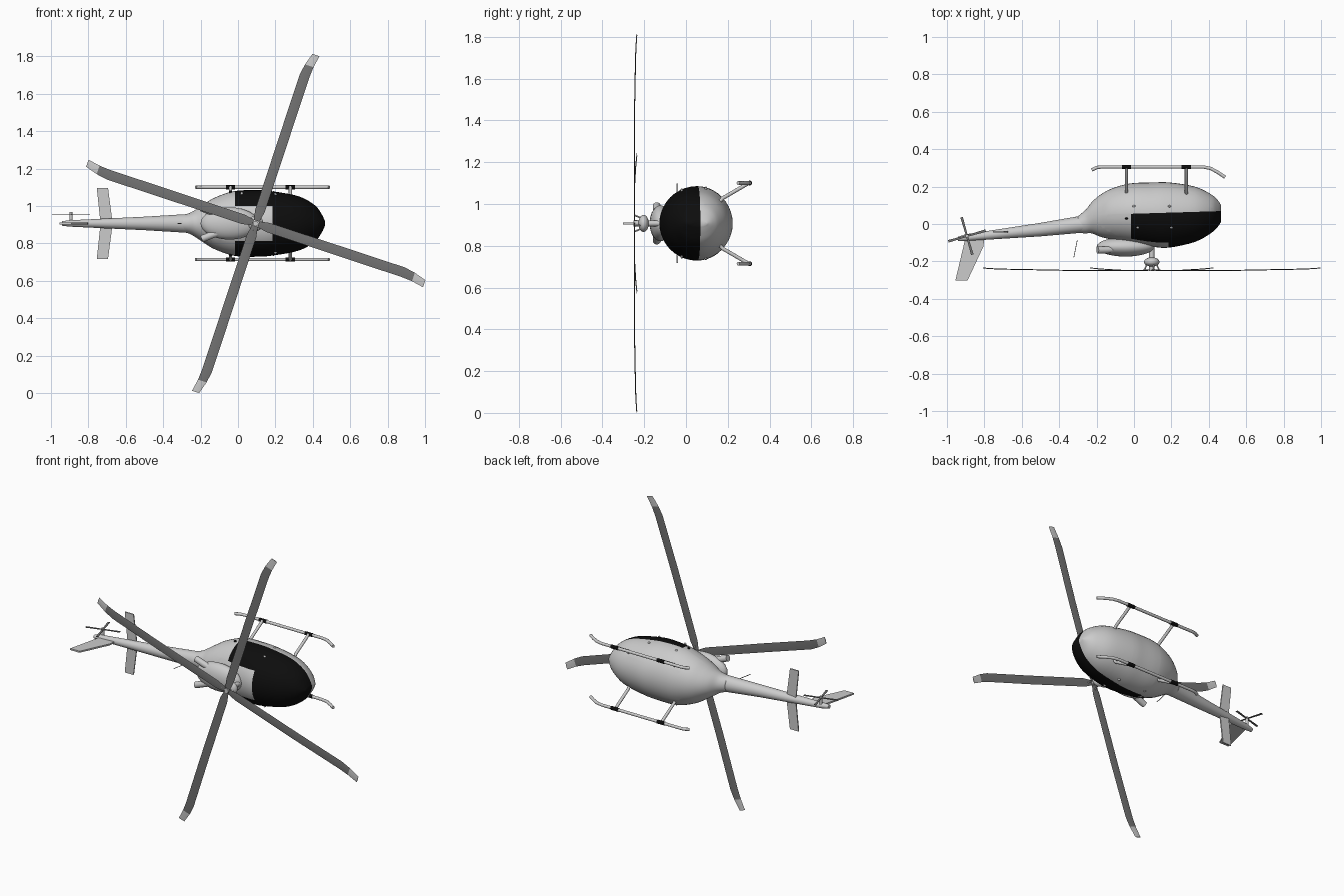
import bpy, bmesh, math
from mathutils import Vector, Matrix

if "Cube" in bpy.data.objects:
    bpy.data.objects.remove(bpy.data.objects["Cube"])

ZC = 0.907   # symmetry plane (the helicopter lies on its side, roof towards -y)


def mat(name, v):
    m = bpy.data.materials.new(name)
    m.diffuse_color = (v, v, v, 1)
    m.use_nodes = True
    m.node_tree.nodes["Principled BSDF"].inputs["Base Color"].default_value = m.diffuse_color
    return m


GREY = mat("light grey", 0.6)
DARK = mat("dark blade grey", 0.17)
BLACK = mat("gloss black", 0.004)


def finish(bm, name, mats, angle=40):
    bmesh.ops.recalc_face_normals(bm, faces=bm.faces)
    me = bpy.data.meshes.new(name)
    bm.to_mesh(me)
    bm.free()
    ob = bpy.data.objects.new(name, me)
    bpy.context.collection.objects.link(ob)
    for m in mats:
        me.materials.append(m)
    bpy.ops.object.select_all(action='DESELECT')
    ob.select_set(True)
    bpy.context.view_layer.objects.active = ob
    bpy.ops.object.shade_smooth_by_angle(angle=math.radians(angle))
    return ob


def loft(rings):
    bm = bmesh.new()
    vs = [[bm.verts.new(p) for p in r] for r in rings]
    n = len(vs[0])
    for a, b in zip(vs, vs[1:]):
        for i in range(n):
            j = (i + 1) % n
            bm.faces.new((a[i], a[j], b[j], b[i]))
    bm.faces.new(vs[0])
    bm.faces.new(vs[-1])
    return bm


def ellipse(x, cy, ry, rz, n=40):
    return [(x, cy + ry * math.cos(2 * math.pi * i / n), ZC + rz * math.sin(2 * math.pi * i / n))
            for i in range(n)]


def tube(name, pts, r, m, n=12):
    pts = [Vector(p) for p in pts]
    rings = []
    for k, p in enumerate(pts):
        d = (pts[min(k + 1, len(pts) - 1)] - pts[max(k - 1, 0)]).normalized()
        u = d.cross(Vector((0.31, 0.2, 0.93)) if abs(d.z) < 0.8 else Vector((1, 0, 0))).normalized()
        v = d.cross(u)
        rings.append([p + r * (u * math.cos(2 * math.pi * i / n) + v * math.sin(2 * math.pi * i / n))
                      for i in range(n)])
    return finish(loft(rings), name, [m])


def ball(name, c, s, m):
    bm = bmesh.new()
    bmesh.ops.create_uvsphere(bm, u_segments=28, v_segments=16, radius=1)
    bmesh.ops.transform(bm, matrix=Matrix.Translation(c) @ Matrix.Diagonal((*s, 1)), verts=bm.verts)
    return finish(bm, name, [m])


def plate(name, pts, normal, t, m):
    n = Vector(normal) * t / 2
    return finish(loft([[Vector(p) - n for p in pts], [Vector(p) + n for p in pts]]), name, [m])


def smooth_stations(st, sub=4):
    """Catmull-Rom interpolation of (x, cy, ry, rz) stations."""
    out = []
    for i in range(len(st) - 1):
        p0, p1, p2, p3 = (Vector(st[max(0, min(len(st) - 1, i + k))]) for k in (-1, 0, 1, 2))
        for s in range(sub):
            t = s / sub
            out.append(0.5 * (2 * p1 + (p2 - p0) * t + (2 * p0 - 5 * p1 + 4 * p2 - p3) * t * t
                              + (3 * p1 - p0 - 3 * p2 + p3) * t ** 3))
    return out + [Vector(st[-1])]


# Fuselage, cut along the edges of the black cabin area
stations = [(-0.30, -0.003, 0.045, 0.045), (-0.26, 0.012, 0.062, 0.055), (-0.225, 0.034, 0.084, 0.075),
            (-0.18, 0.044, 0.112, 0.105), (-0.12, 0.053, 0.136, 0.140), (-0.02, 0.057, 0.160, 0.173),
            (0.10, 0.050, 0.172, 0.178), (0.19, 0.048, 0.174, 0.171), (0.325, 0.052, 0.148, 0.145),
            (0.41, 0.055, 0.105, 0.098), (0.447, 0.056, 0.072, 0.050), (0.465, 0.056, 0.045, 0.012)]
bm = loft([ellipse(*s) for s in smooth_stations(stations)])
for co, no in (((-0.015, 0, 0), (1, 0, 0)), ((0.185, 0, 0), (1, 0, 0)), ((0, 0.055, 0), (0.03, -1, 0)),
               ((0, 0, ZC + 0.093), (0, 0, 1)), ((0, 0, ZC - 0.093), (0, 0, 1))):
    bmesh.ops.bisect_plane(bm, geom=bm.verts[:] + bm.edges[:] + bm.faces[:],
                           plane_co=co, plane_no=no, dist=1e-5)
for f in bm.faces:
    c = f.calc_center_median()
    if c.x > -0.015 and c.y < 0.055 + 0.03 * c.x and (c.x > 0.185 or abs(c.z - ZC) > 0.093):
        f.material_index = 1
finish(bm, "fuselage", [GREY, BLACK], 60)

# Tail boom, fin, stabiliser, antenna
finish(loft([ellipse(*s, n=24) for s in ((-0.2, 0.008, 0.055, 0.062), (-0.27, 0, 0.046, 0.05),
                                         (-0.5, -0.03, 0.036, 0.036), (-0.9, -0.073, 0.018, 0.017),
                                         (-0.94, -0.08, 0.012, 0.012))]), "tail_boom", [GREY])
plate("tail_fin", [(-0.90, -0.07, ZC), (-0.80, -0.07, ZC), (-0.805, -0.12, ZC), (-0.89, -0.302, ZC),
                   (-0.955, -0.302, ZC)], (0, 0, 1), 0.01, GREY)
plate("stabiliser", [(-0.755, -0.042, ZC + 0.19), (-0.735, -0.042, ZC), (-0.755, -0.042, ZC - 0.19),
                     (-0.695, -0.042, ZC - 0.19), (-0.67, -0.042, ZC), (-0.695, -0.042, ZC + 0.19)],
      (0, 1, 0), 0.007, GREY)
tube("antenna", [(-0.303, -0.085, ZC), (-0.322, -0.18, ZC)], 0.002, GREY, 6)

# Tail rotor
TR = Vector((-0.893, -0.064, ZC + 0.05))
tube("tail_rotor_shaft", [(TR.x, TR.y, ZC), (TR.x, TR.y, ZC + 0.06)], 0.008, GREY)
for k in range(4):
    a = math.radians(16 + 90 * k)
    d, s = Vector((math.cos(a), math.sin(a), 0)), Vector((-math.sin(a), math.cos(a), 0))
    plate(f"tail_rotor_blade_{k + 1}", [TR + d * r + s * w for r, w in
                                        ((0, -0.005), (0.104, -0.007), (0.104, 0.007), (0, 0.005))],
          (0, 0, 1), 0.003, DARK)

# Engine cowl and exhausts
ball("engine_cowl", (-0.045, -0.122, ZC), (0.155, 0.052, 0.086), GREY)
for side in (1, -1):
    tube("exhaust", [(-0.09, -0.133, ZC + side * 0.045), (-0.14, -0.138, ZC + side * 0.062),
                     (-0.195, -0.14, ZC + side * 0.083)], 0.019, GREY, 16)

# Rotor mast and hub
HX = 0.095
tube("rotor_mast", [(HX, -0.1, ZC), (HX, -0.252, ZC)], 0.014, GREY, 16)
ball("rotor_hub", (HX, -0.203, ZC), (0.041, 0.025, 0.041), GREY)

# Main rotor blades: radius, sideways offset, half width, height
blade = [(0.015, 0, 0.016, -0.246), (0.07, 0, 0.026, -0.247), (0.5, 0, 0.027, -0.247),
         (0.83, 0, 0.027, -0.241), (0.89, -0.007, 0.024, -0.239), (0.956, -0.023, 0.020, -0.235)]
for k in range(4):
    a = math.radians(71.7 + 90 * k)
    d, s = Vector((math.cos(a), 0, math.sin(a))), Vector((-math.sin(a), 0, math.cos(a)))
    o = Vector((HX, 0, ZC))
    rings = []
    for r, off, w, y in blade:
        c = o + d * r + s * off
        rings.append([c + s * w + Vector((0, y, 0)), c + Vector((0, y - 0.003, 0)),
                      c - s * w + Vector((0, y, 0)), c + Vector((0, y + 0.002, 0))])
    bm = loft(rings)
    for f in bm.faces:
        if (f.calc_center_median() - o).dot(d) > 0.9:
            f.material_index = 1
    finish(bm, f"rotor_blade_{k + 1}", [DARK, GREY])
    tube(f"pitch_link_{k + 1}", [o + d * 0.025 + Vector((0, -0.21, 0)),
                                 o + d * 0.042 + Vector((0, -0.248, 0))], 0.004, GREY, 8)

# Landing skids, struts, black clamps, door handles
for side in (1, -1):
    z = ZC + side * 0.193
    tube("skid", [(-0.226, 0.288, z), (-0.20, 0.302, z), (-0.17, 0.305, z), (0.37, 0.305, z),
                  (0.41, 0.297, z), (0.45, 0.275, z), (0.487, 0.25, z)], 0.009, GREY)
    for x in (-0.04, 0.28):
        tube("skid_strut", [(x, 0.15, ZC + side * 0.09), (x, 0.175, ZC + side * 0.12),
                            (x, 0.30, z)], 0.009, GREY)
        tube("skid_clamp", [(x - 0.025, 0.305, z), (x + 0.025, 0.305, z)], 0.0115, BLACK)
    for x, y, zz, m in ((-0.04, 0.03, 0.168, BLACK), (0.0, 0.095, 0.168, GREY), (0.19, 0.095, 0.165, GREY),
                        (0.02, -0.02, 0.160, GREY), (0.2, -0.02, 0.155, GREY)):
        ball("door_fitting", (x, y, ZC + side * zz), (0.008, 0.006, 0.008), m)
